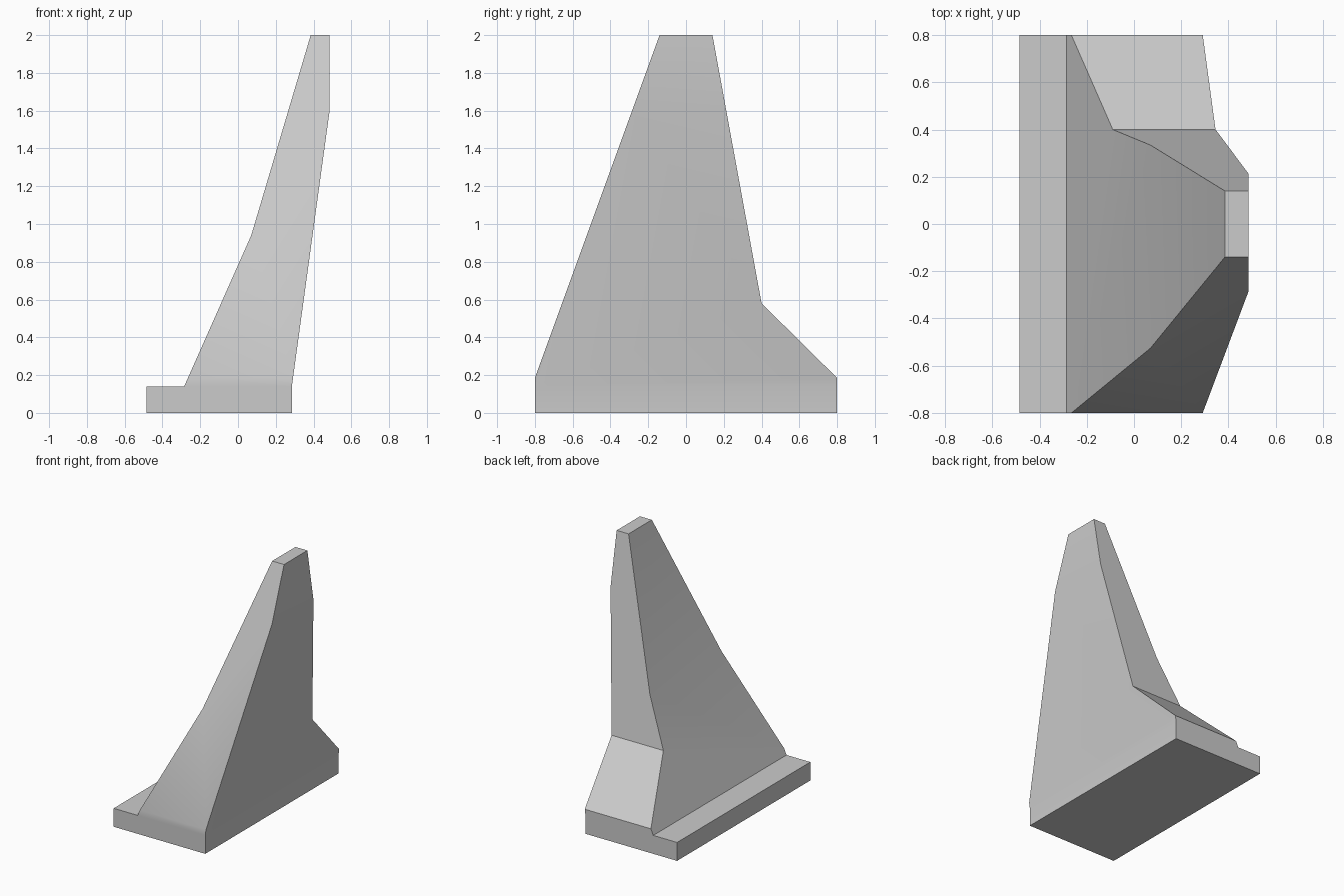
import bpy, bmesh, math
from mathutils import Vector

cube = bpy.data.objects.get("Cube")
if cube:
    bpy.data.objects.remove(cube, do_unlink=True)

# Plain grey finish
grey = bpy.data.materials.new("grey")
grey.use_nodes = True
colour = (0.6, 0.6, 0.6, 1)
grey.diffuse_color = colour
grey.node_tree.nodes["Principled BSDF"].inputs["Base Color"].default_value = colour


def prism(name, points, depth):
    """Extrude a closed 3D outline symmetrically along the depth vector."""
    bm = bmesh.new()
    depth = Vector(depth)
    face = bm.faces.new([bm.verts.new(Vector(p) - depth) for p in points])
    side = bmesh.ops.extrude_face_region(bm, geom=[face])["geom"]
    moved = [v for v in side if isinstance(v, bmesh.types.BMVert)]
    bmesh.ops.translate(bm, verts=moved, vec=depth * 2)
    bmesh.ops.recalc_face_normals(bm, faces=bm.faces)
    mesh = bpy.data.meshes.new(name)
    bm.to_mesh(mesh)
    bm.free()
    mesh.materials.append(grey)
    obj = bpy.data.objects.new(name, mesh)
    bpy.context.collection.objects.link(obj)
    return obj


# Leaning wedge with a low ledge, as seen from the front
front = [(-0.485, 0), (-0.485, 0.14), (-0.285, 0.14), (0.07, 0.94),
         (0.385, 2), (0.485, 2), (0.485, 1.6), (0.285, 0.14), (0.285, 0)]
wedge = prism("leaning_wedge", [(x, 0, z) for x, z in front], (0, 0.9, 0))

# Tapered side outline, running past the top and bottom for a clean cut
taper = [(-0.8, -0.1), (-0.8, 0.185), (-0.14, 2), (-0.104, 2.1),
         (0.122, 2.1), (0.14, 2), (0.4, 0.58), (0.8, 0.185), (0.8, -0.1)]
cutter = prism("taper_cutter", [(0, y, z) for y, z in taper], (0.7, 0, 0))
cutter.hide_render = True

# Keep only the volume shared by both outlines
trim = wedge.modifiers.new("taper", 'BOOLEAN')
trim.operation = 'INTERSECT'
trim.solver = 'EXACT'
trim.object = cutter
bpy.ops.object.select_all(action='DESELECT')
wedge.select_set(True)
bpy.context.view_layer.objects.active = wedge
bpy.ops.object.modifier_apply(modifier=trim.name)
bpy.data.objects.remove(cutter, do_unlink=True)

# Soften the shallow bends, keep the hard edges
bpy.ops.object.shade_smooth_by_angle(angle=math.radians(30))
